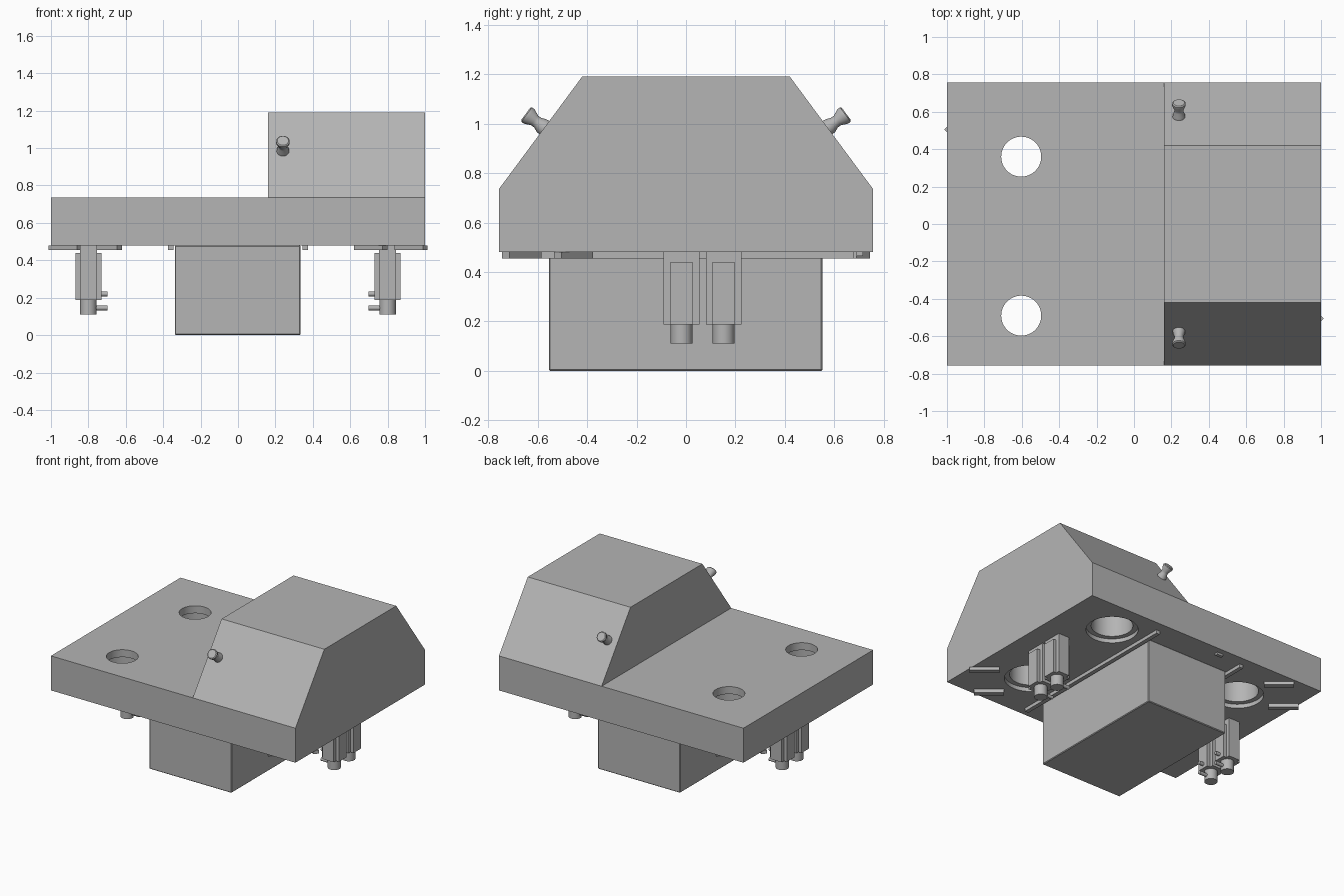
import bpy, bmesh, math
from mathutils import Vector

if "Cube" in bpy.data.objects:
    bpy.data.objects.remove(bpy.data.objects["Cube"])

GREY = (0.46, 0.46, 0.46, 1)
grey = bpy.data.materials.new("plain grey")
grey.use_nodes = True
grey.diffuse_color = GREY
grey.node_tree.nodes["Principled BSDF"].inputs["Base Color"].default_value = GREY


def finish(name, bm):
    bmesh.ops.recalc_face_normals(bm, faces=bm.faces[:])
    mesh = bpy.data.meshes.new(name)
    bm.to_mesh(mesh)
    bm.free()
    mesh.materials.append(grey)
    obj = bpy.data.objects.new(name, mesh)
    bpy.context.collection.objects.link(obj)
    return obj


def select(obj):
    bpy.ops.object.select_all(action="DESELECT")
    obj.select_set(True)
    bpy.context.view_layer.objects.active = obj


def smooth(obj):
    select(obj)
    bpy.ops.object.shade_smooth_by_angle(angle=math.radians(35))


def box(name, x, y, z, turn=0):
    """Box from (low, high) ranges, turned about its own upright axis."""
    bm = bmesh.new()
    bmesh.ops.create_cube(bm, size=1)
    size = [r[1] - r[0] for r in (x, y, z)]
    bmesh.ops.scale(bm, vec=size, verts=bm.verts)
    obj = finish(name, bm)
    obj.location = [(r[0] + r[1]) / 2 for r in (x, y, z)]
    obj.rotation_euler.z = turn
    return obj


def lathe(name, start, direction, profile, sides=32):
    """Solid of revolution; profile is (radius, distance along the axis)."""
    bm = bmesh.new()
    rings = [[bm.verts.new((r * math.cos(math.tau * i / sides),
                            r * math.sin(math.tau * i / sides), h))
              for i in range(sides)] for r, h in profile]
    for low, high in zip(rings, rings[1:]):
        for i in range(sides):
            j = (i + 1) % sides
            bm.faces.new((low[i], low[j], high[j], high[i]))
    bm.faces.new(rings[0])
    bm.faces.new(rings[-1])
    obj = finish(name, bm)
    obj.location = start
    obj.rotation_mode = "QUATERNION"
    obj.rotation_quaternion = Vector(direction).to_track_quat("Z", "Y")
    smooth(obj)
    return obj


UP = (0, 0, 1)
BOTTOM, DECK = 0.48, 0.735

# Deck slab with four stepped round openings
deck = box("deck_slab", (-1, 1), (-0.757, 0.757), (BOTTOM, DECK))
for s in (-1, 1):
    for y in (0.36, -0.49):
        cutter = lathe("opening_cutter", (0.603 * s, -y * s, BOTTOM - 0.05), UP,
                       [(0.175, 0), (0.175, 0.08), (0.14, 0.08), (0.14, 0.25),
                        (0.107, 0.25), (0.107, 0.4)], 48)
        cutter.hide_render = True
        bpy.context.view_layer.update()
        select(deck)
        cut = deck.modifiers.new("opening", "BOOLEAN")
        cut.operation = "DIFFERENCE"
        cut.solver = "EXACT"
        cut.object = cutter
        bpy.ops.object.modifier_apply(modifier=cut.name)
        bpy.data.objects.remove(cutter)
smooth(deck)

# Hollow hood with sloping front and back, open underneath
bm = bmesh.new()
outline = [(-0.757, DECK), (-0.42, 1.19), (0.42, 1.19), (0.757, DECK)]
ends = [[bm.verts.new((x, y, z)) for y, z in outline] for x in (0.16, 1)]
for end in ends:
    bm.faces.new(end)
for i in range(3):
    bm.faces.new((ends[0][i], ends[0][i + 1], ends[1][i + 1], ends[1][i]))
hood = finish("hood", bm)
select(hood)
shell = hood.modifiers.new("wall", "SOLIDIFY")
shell.thickness = 0.02
shell.offset = -1
# An open shell has no inside to recalculate from, so face the walls outward
for face in hood.data.polygons:
    if face.normal.dot(face.center - Vector((0.58, 0, 0.9))) < 0:
        face.flip()

# Spool-shaped knobs on both slopes
for s, side in ((-1, "front"), (1, "back")):
    lathe(side + "_knob", (0.24, 0.568 * s, 0.98), (0, 0.804 * s, 0.595),
          [(0.034, 0), (0.032, 0.02), (0.024, 0.04), (0.024, 0.055),
           (0.036, 0.082), (0.036, 0.095), (0.03, 0.1)])

# Large box below the deck
tank = box("lower_box", (-0.338, 0.335), (-0.555, 0.552), (0, BOTTOM))
edge = tank.modifiers.new("soft edge", "BEVEL")
edge.width = 0.005

# Underside fittings, repeated by a half turn about the upright axis
for s, side in ((1, "left"), (-1, "right")):
    def span(low, high):
        return tuple(sorted((low * s, high * s)))

    box(side + "_rail", span(0.345, 0.375), span(-0.69, 0.68), (0.455, BOTTOM))

    # Pair of angled corner bars
    for cx, cy in ((0.71, -0.665), (0.925, -0.455)):
        box(side + "_corner_bar", span(cx - 0.1, cx + 0.1),
            span(cy - 0.02, cy + 0.02), (0.455, BOTTOM), math.radians(-40))

    # Ribbed posts with a round foot and two inward pins
    for y in (-0.018, 0.152):
        box(side + "_post_rib", span(0.73, 0.87), span(y - 0.045, y + 0.045),
            (0.187, 0.44))
        box(side + "_post_core", span(0.755, 0.845), span(y - 0.072, y + 0.072),
            (0.187, BOTTOM))
        lathe(side + "_post_foot", (0.8 * s, y * s, 0.11), UP,
              [(0.044, 0), (0.044, 0.1)])
        for z in (0.145, 0.22):
            lathe(side + "_post_pin", (0.8 * s, y * s, z), (-s, 0, 0),
                  [(0.013, 0), (0.013, 0.103)], 12)

# Small tab near the back edge
box("underside_tab", (-0.18, -0.13), (0.69, 0.715), (0.465, BOTTOM))
